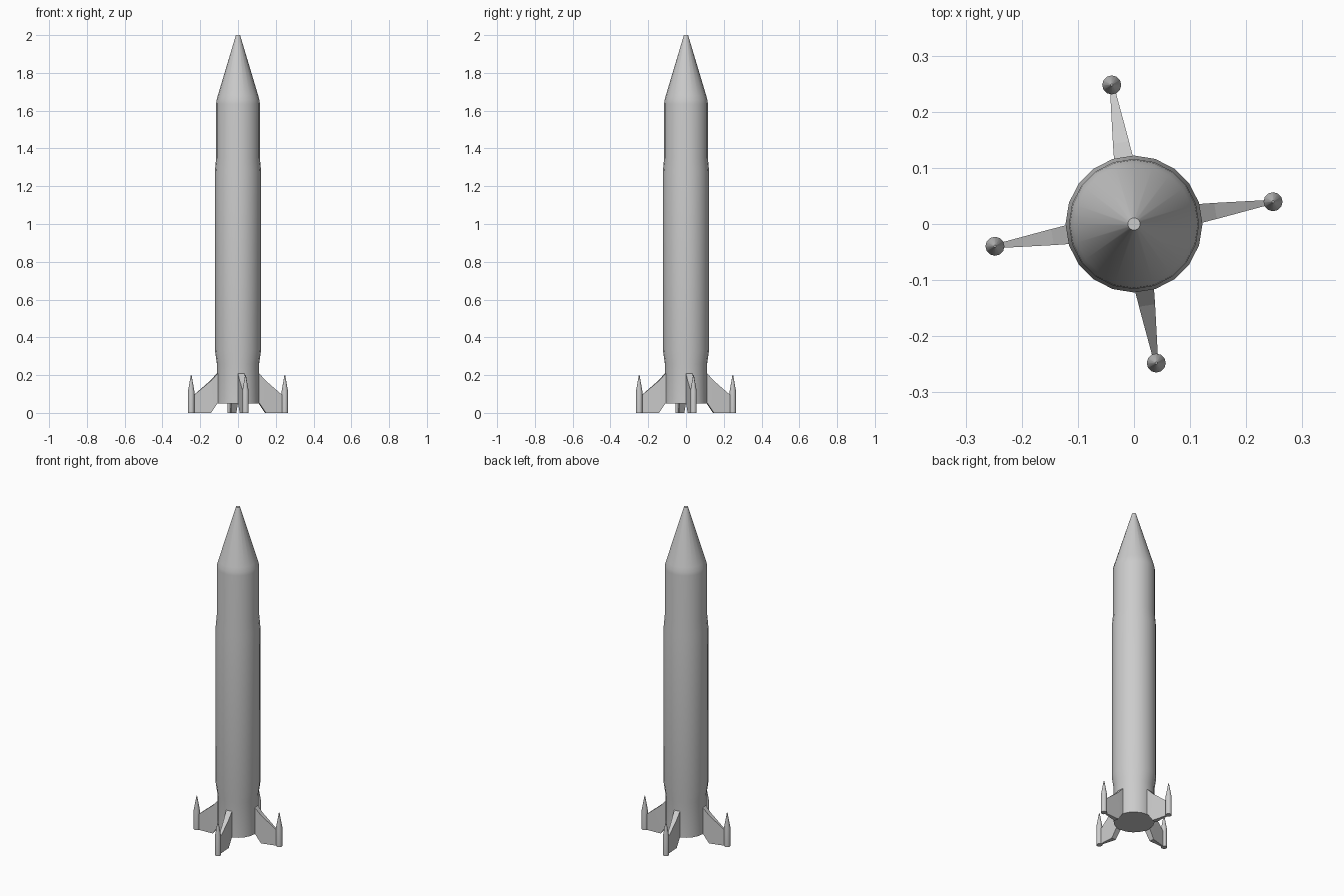
import bpy, bmesh, math
from mathutils import Matrix, Vector

if "Cube" in bpy.data.objects:
    bpy.data.objects.remove(bpy.data.objects["Cube"])


def make_object(name, bm, angle=35):
    bmesh.ops.recalc_face_normals(bm, faces=bm.faces)
    mesh = bpy.data.meshes.new(name)
    bm.to_mesh(mesh)
    bm.free()
    ob = bpy.data.objects.new(name, mesh)
    bpy.context.collection.objects.link(ob)
    bpy.ops.object.select_all(action='DESELECT')
    ob.select_set(True)
    bpy.context.view_layer.objects.active = ob
    bpy.ops.object.shade_smooth_by_angle(angle=math.radians(angle))
    return ob


def lathe(name, profile, sides, centre=(0, 0), angle=35):
    """Closed solid of revolution from (radius, z) points."""
    bm = bmesh.new()
    rings = []
    for r, z in profile:
        rings.append([bm.verts.new((centre[0] + r * math.cos(math.tau * i / sides),
                                    centre[1] + r * math.sin(math.tau * i / sides), z))
                      for i in range(sides)])
    for a, b in zip(rings, rings[1:]):
        for i in range(sides):
            j = (i + 1) % sides
            bm.faces.new((a[i], a[j], b[j], b[i]))
    bm.faces.new(rings[0])
    bm.faces.new(rings[-1])
    return make_object(name, bm, angle)


def fin(name, turn):
    """Tapered fin: stations of (radius, half thickness, bottom z, top z)."""
    stations = [(0.100, 0.018, 0.05, 0.21), (0.113, 0.0175, 0.05, 0.207),
                (0.147, 0.0145, 0.0, 0.17), (0.242, 0.0045, 0.0, 0.09)]
    bm = bmesh.new()
    rings = [[bm.verts.new(p) for p in ((r, -t, lo), (r, t, lo), (r, t, hi), (r, -t, hi))]
             for r, t, lo, hi in stations]
    for a, b in zip(rings, rings[1:]):
        for i in range(4):
            j = (i + 1) % 4
            bm.faces.new((a[i], a[j], b[j], b[i]))
    bm.faces.new(rings[0])
    bm.faces.new(rings[-1])
    bm.transform(Matrix.Rotation(turn, 4, 'Z'))
    return make_object(name, bm, 5)


# Fuselage: tail, wider middle section, upper section and nose cone
lathe("fuselage", [(0.112, 0.05), (0.112, 0.26), (0.122, 0.33), (0.122, 1.28),
                   (0.116, 1.35), (0.116, 1.635), (0.114, 1.655),
                   (0.107, 1.68), (0.011, 2.0)], 20)

# Four fins with a pointed pod at each tip
for k in range(4):
    turn = math.radians(9.1) + k * math.pi / 2
    fin(f"fin_{k + 1}", turn)
    tip = Vector((0.251 * math.cos(turn), 0.251 * math.sin(turn)))
    lathe(f"fin_pod_{k + 1}", [(0.017, 0.0), (0.017, 0.115), (0.002, 0.20)], 12, tip)
